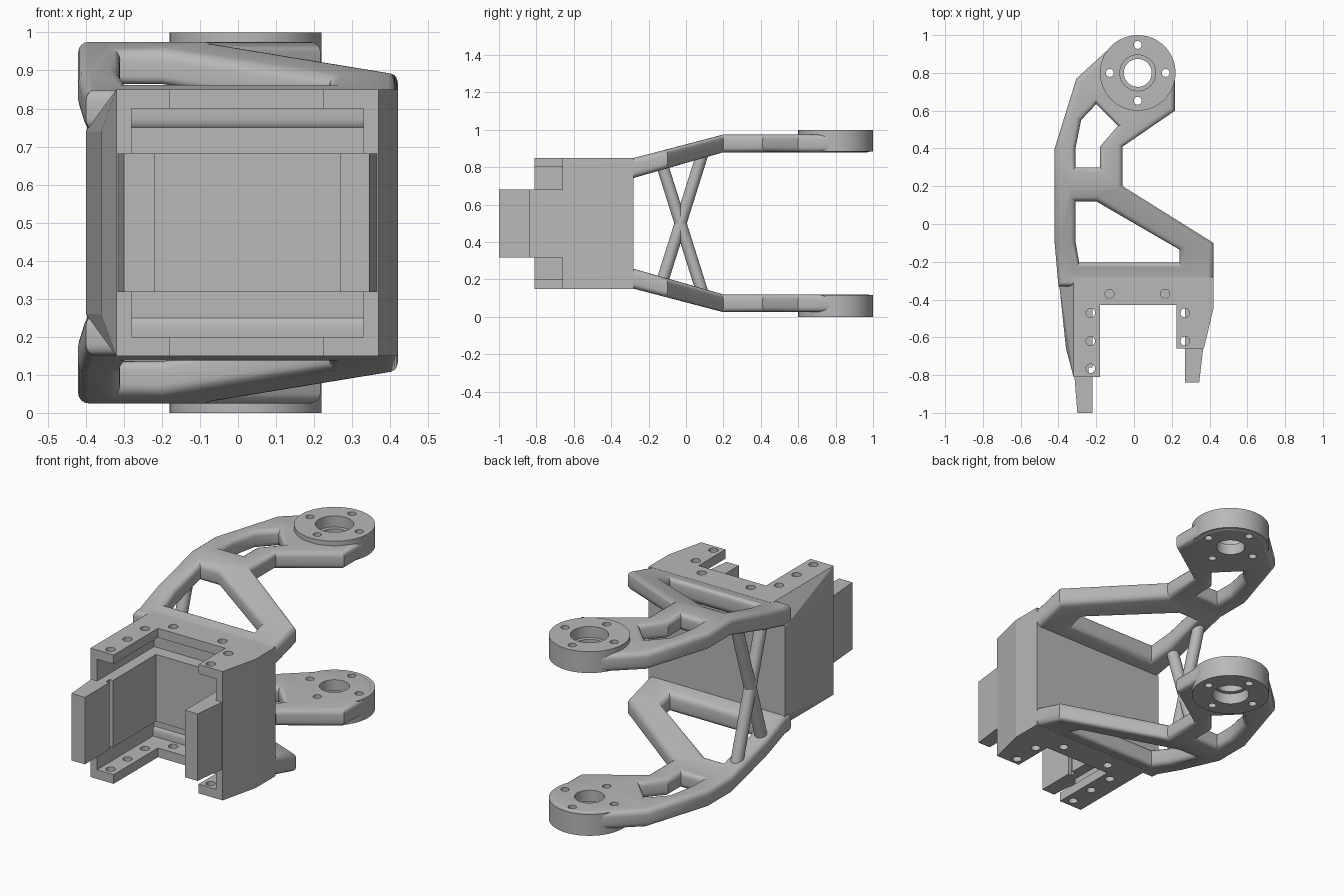
import bpy, bmesh, math
from mathutils import Vector

cube = bpy.data.objects.get("Cube")
if cube:
    bpy.data.objects.remove(cube)

MID = 0.5            # height of the symmetry plane; meshes are built around it
HUB = (0.02, 0.8)    # centre of the bearing rings

grey = bpy.data.materials.new("plain grey")
grey.use_nodes = True
grey.diffuse_color = (0.48, 0.48, 0.48, 1)
grey.node_tree.nodes["Principled BSDF"].inputs["Base Color"].default_value = (0.48, 0.48, 0.48, 1)


def add_object(name, bm):
    bmesh.ops.recalc_face_normals(bm, faces=bm.faces)
    mesh = bpy.data.meshes.new(name)
    bm.to_mesh(mesh)
    bm.free()
    mesh.materials.append(grey)
    obj = bpy.data.objects.new(name, mesh)
    obj.location.z = MID
    bpy.context.collection.objects.link(obj)
    return obj


def prism(name, plan, low, high):
    bm = bmesh.new()
    face = bm.faces.new([bm.verts.new((x, y, low)) for x, y in plan])
    side = bmesh.ops.extrude_face_region(bm, geom=[face])["geom"]
    verts = [v for v in side if isinstance(v, bmesh.types.BMVert)]
    bmesh.ops.translate(bm, verts=verts, vec=(0, 0, high - low))
    return add_object(name, bm)


def block(x0, x1, y0, y1, z):
    return prism("cutter", [(x0, y0), (x1, y0), (x1, y1), (x0, y1)], -z, z)


def circle(centre, radius, n=32, start=0, end=360, closed=True):
    steps = n if closed else n - 1
    angles = [math.radians(start + (end - start) * i / steps) for i in range(n)]
    return [(centre[0] + radius * math.cos(a), centre[1] + radius * math.sin(a)) for a in angles]


def cut(obj, cutters):
    for cutter in cutters:
        mod = obj.modifiers.new("cut", "BOOLEAN")
        mod.operation = "DIFFERENCE"
        mod.solver = "EXACT"
        mod.object = cutter
    graph = bpy.context.evaluated_depsgraph_get()
    graph.update()
    mesh = bpy.data.meshes.new_from_object(obj.evaluated_get(graph))
    obj.modifiers.clear()
    obj.data = mesh
    for cutter in cutters:
        bpy.data.objects.remove(cutter)


def mirror(obj):
    mod = obj.modifiers.new("mirror", "MIRROR")
    mod.use_axis = (False, False, True)
    mod.use_mirror_merge = False


def smooth(obj, angle=35):
    bpy.ops.object.select_all(action="DESELECT")
    obj.select_set(True)
    bpy.context.view_layer.objects.active = obj
    bpy.ops.object.shade_smooth_by_angle(angle=math.radians(angle))


# Housing: hull with a chamfered side, hollowed from the front
bm = bmesh.new()
for s in (-1, 1):
    for x, y, z in [(-0.4, -0.28, 0.24), (-0.36, -0.66, 0.24), (-0.32, -0.81, 0.35),
                    (-0.32, -0.28, 0.35), (0.42, -0.28, 0.35), (0.42, -0.45, 0.35),
                    (0.334, -0.81, 0.35)]:
        bm.verts.new((x, y, s * z))
bmesh.ops.convex_hull(bm, input=bm.verts)
bmesh.ops.dissolve_limit(bm, angle_limit=0.02, verts=bm.verts, edges=bm.edges)
housing = add_object("housing", bm)
cutters = [block(-0.28, 0.33, -1.1, -0.32, 0.3),
           block(-0.18, 0.225, -1.2, -0.43, 0.6),
           block(0.2, 0.6, -1.2, -0.66, 0.6)]
screws = [(-0.13, -0.37), (0.165, -0.37)]
screws += [(-0.23, y) for y in (-0.47, -0.62, -0.765)]
screws += [(0.27, y) for y in (-0.47, -0.62)]
cutters += [prism("cutter", circle(c, 0.024, 20), -0.6, 0.6) for c in screws]
cut(housing, cutters)

# U-shaped liner whose sides stick out as two tongues
prism("liner_with_tongues",
      [(-0.3, -1), (-0.22, -1), (-0.22, -0.79), (-0.24, -0.79), (-0.24, -0.76),
       (-0.22, -0.76), (-0.22, -0.39), (0.27, -0.39), (0.27, -0.84), (0.345, -0.84),
       (0.365, -0.67), (0.365, -0.31), (-0.315, -0.31), (-0.315, -0.81)], -0.182, 0.182)

# Arms: filled outline with two windows and rounded edges
outline = [(-0.4, -0.33), (0.42, -0.33), (0.42, -0.1), (-0.06, 0.2), (-0.06, 0.41), (0.217, 0.6)]
outline += circle(HUB, 0.197, 14, 0, 135, closed=False)
outline += [(-0.305, 0.77), (-0.42, 0.4), (-0.42, -0.1)]
front_window = [(-0.31, 0.12), (-0.2, 0.12), (0.24, -0.135), (0.24, -0.205),
                (-0.29, -0.205), (-0.31, -0.09)]
rear_window = [(-0.31, 0.3), (-0.18, 0.3), (-0.18, 0.41), (-0.085, 0.52),
               (-0.2, 0.635), (-0.28, 0.55), (-0.31, 0.4)]
curve = bpy.data.curves.new("arm_outline", "CURVE")
curve.dimensions = "2D"
curve.fill_mode = "BOTH"
curve.extrude, curve.bevel_depth, curve.bevel_resolution = 0.0205, 0.027, 3
curve.offset = -0.027
for plan in (outline, front_window, rear_window):
    spline = curve.splines.new("POLY")
    spline.points.add(len(plan) - 1)
    for point, (x, y) in zip(spline.points, plan):
        point.co = (x, y, 0, 1)
    spline.use_cyclic_u = True
helper = bpy.data.objects.new("arm_outline", curve)
bpy.context.collection.objects.link(helper)
graph = bpy.context.evaluated_depsgraph_get()
graph.update()
bm = bmesh.new()
bm.from_mesh(bpy.data.meshes.new_from_object(helper.evaluated_get(graph)))
bpy.data.objects.remove(helper)
bmesh.ops.remove_doubles(bm, verts=bm.verts, dist=0.0005)
# Bend the flat arm: level, sloping outwards, level
for y in (-0.28, 0.2):
    bmesh.ops.bisect_plane(bm, geom=bm.verts[:] + bm.edges[:] + bm.faces[:],
                           plane_co=(0, y, 0), plane_no=(0, 1, 0))
for v in bm.verts:
    t = min(max((v.co.y + 0.28) / 0.48, 0), 1)
    v.co.z = v.co.z * (1.12 - 0.12 * t) + 0.296 + 0.1315 * t
arms = add_object("arms", bm)


def hub_cutters():
    bolts = circle(HUB, 0.148, 4)
    holes = [prism("cutter", circle(c, 0.021, 20), 0.2, 0.7) for c in bolts]
    holes.append(prism("cutter", circle(HUB, 0.074, 40), 0.2, 0.7))
    holes.append(prism("cutter", circle(HUB, 0.095, 40), 0.44, 0.7))
    return holes


cut(arms, hub_cutters())
smooth(arms)
mirror(arms)

# Bearing rings on the arm ends
rings = prism("bearing_rings", circle(HUB, 0.2, 64), 0.384, 0.5)
cut(rings, hub_cutters())
smooth(rings)
mirror(rings)

# Crossed braces between the arms
for name, top, bottom in (("brace_a", (-0.13, 0.32), (0.1, -0.41)),
                          ("brace_b", (0.1, 0.41), (-0.13, -0.32))):
    a, b = Vector((-0.365, *top)), Vector((-0.365, *bottom))
    bm = bmesh.new()
    bmesh.ops.create_cone(bm, cap_ends=True, segments=24, radius1=0.032, radius2=0.032,
                          depth=(a - b).length)
    bmesh.ops.rotate(bm, verts=bm.verts, matrix=(a - b).to_track_quat("Z", "Y").to_matrix())
    bmesh.ops.translate(bm, verts=bm.verts, vec=(a + b) / 2)
    smooth(add_object(name, bm))
